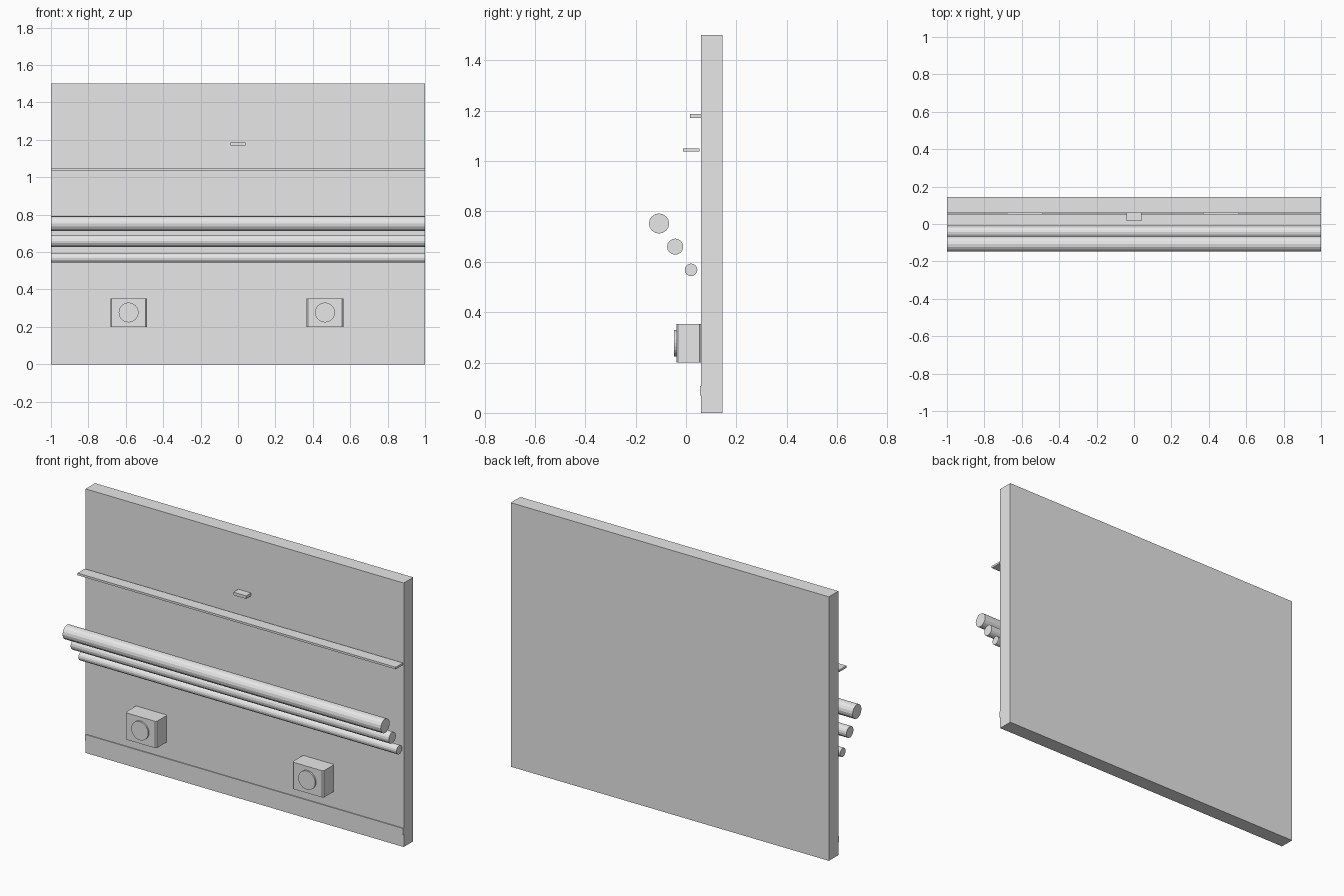
import bpy
import math

cube = bpy.data.objects.get("Cube")
if cube:
    bpy.data.objects.remove(cube, do_unlink=True)

# Single plain grey
grey = bpy.data.materials.new("plain_grey")
grey.use_nodes = True
colour = (0.8, 0.8, 0.8, 1)
grey.diffuse_color = colour
grey.node_tree.nodes["Principled BSDF"].inputs["Base Color"].default_value = colour


def finish(name):
    obj = bpy.context.object
    obj.name = name
    bpy.ops.object.transform_apply(location=False, rotation=True, scale=True)
    obj.data.materials.append(grey)
    return obj


def box(name, x, y, z):
    """Box from (min, max) ranges on each axis."""
    spans = (x, y, z)
    bpy.ops.mesh.primitive_cube_add(size=1, location=[(a + b) / 2 for a, b in spans])
    bpy.context.object.scale = [b - a for a, b in spans]
    return finish(name)


def rod(name, radius, length, location, rotation, sides):
    bpy.ops.mesh.primitive_cylinder_add(vertices=sides, radius=radius, depth=length,
                                        location=location, rotation=rotation)
    return finish(name)


FULL = (-1, 1)
QUARTER = math.pi / 2

# Wall panel, skirting strip, ledge and small bracket
box("wall", FULL, (0.06, 0.145), (0, 1.5))
box("skirting_strip", FULL, (0.055, 0.062), (0.07, 0.107))
box("ledge", FULL, (-0.012, 0.053), (1.037, 1.049))
box("bracket", (-0.04, 0.04), (0.016, 0.06), (1.17, 1.187))

# Stepped horizontal pipes
for name, y, z, radius in (("large_pipe", -0.107, 0.752, 0.04),
                           ("middle_pipe", -0.043, 0.66, 0.032),
                           ("small_pipe", 0.02, 0.568, 0.025)):
    rod(name, radius, 2, (0, y, z), (0, QUARTER, 0), 16)

# Wall boxes with chamfered upright edges and a round dial
for side, x in (("right", -0.585), ("left", 0.465)):
    case = box(side + "_box", (x - 0.098, x + 0.098), (-0.038, 0.061), (0.2, 0.352))
    weights = case.data.attributes.new("bevel_weight_edge", "FLOAT", "EDGE")
    for edge in case.data.edges:
        a, b = (case.data.vertices[i].co for i in edge.vertices)
        weights.data[edge.index].value = float(abs(a.z - b.z) > 0.1)
    bevel = case.modifiers.new("chamfer", "BEVEL")
    bevel.limit_method = "WEIGHT"
    bevel.width = 0.007
    bevel.segments = 1
    rod(side + "_dial", 0.053, 0.012, (x, -0.041, 0.277), (QUARTER, 0, 0), 24)
